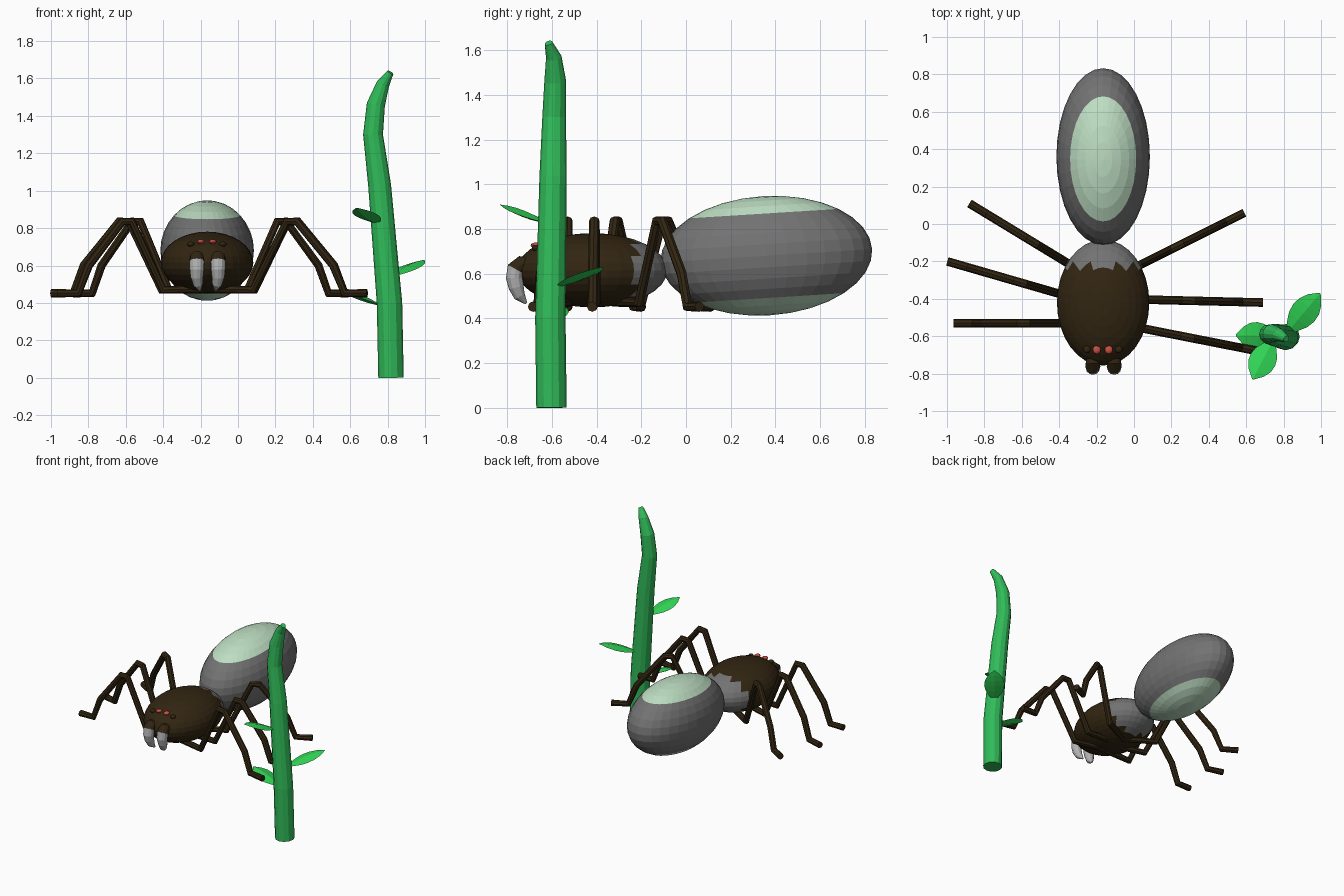
import bpy
import bmesh
from math import sin, cos, pi, radians
from mathutils import Vector, Matrix

if "Cube" in bpy.data.objects:
    bpy.data.objects.remove(bpy.data.objects["Cube"])


def material(name, rgb):
    m = bpy.data.materials.new(name)
    m.use_nodes = True
    m.diffuse_color = (*rgb, 1)
    m.node_tree.nodes["Principled BSDF"].inputs["Base Color"].default_value = (*rgb, 1)
    return m


BROWN = material("dark brown", (0.032, 0.019, 0.006))
GREY = material("grey", (0.17, 0.17, 0.17))
MINT = material("pale mint", (0.52, 0.74, 0.55))
FANG = material("light grey", (0.45, 0.45, 0.45))
RED = material("eye red", (0.62, 0.08, 0.06))
STEM = material("stem green", (0.03, 0.5, 0.1))
LEAF = material("leaf green", (0.03, 0.66, 0.09))


def finish(name, bm, mats, rule=None):
    """Turn a bmesh into an object; rule picks the material slot of a face centre."""
    bmesh.ops.recalc_face_normals(bm, faces=bm.faces)
    if rule:
        for f in bm.faces:
            f.material_index = int(rule(f.calc_center_median()))
    me = bpy.data.meshes.new(name)
    bm.to_mesh(me)
    bm.free()
    for m in mats:
        me.materials.append(m)
    ob = bpy.data.objects.new(name, me)
    bpy.context.collection.objects.link(ob)
    return ob


def ellipsoid(name, centre, radii, mats, rule=None, tilt=0, segs=32, rings=16):
    bm = bmesh.new()
    bmesh.ops.create_uvsphere(bm, u_segments=segs, v_segments=rings, radius=1)
    bmesh.ops.scale(bm, vec=radii, verts=bm.verts)
    ob = finish(name, bm, mats, rule)
    ob.location = centre
    ob.rotation_euler.x = radians(tilt)
    return ob


def tube(name, path, radii, side, mats, sides=8, flat=1.0, rule=None):
    """Loft a ring along a path; side is the fixed cross direction."""
    path = [Vector(p) for p in path]
    side = Vector(side).normalized()
    bm = bmesh.new()
    loops = []
    for i, p in enumerate(path):
        a, b = path[max(i - 1, 0)], path[min(i + 1, len(path) - 1)]
        t = (b - p).normalized() + (p - a).normalized()
        up = t.cross(side).normalized() * flat
        across = up.cross(t).normalized()
        loops.append([bm.verts.new(p + radii[i] * (across * cos(2 * pi * k / sides)
                                                   + up * sin(2 * pi * k / sides)))
                      for k in range(sides)])
    for low, high in zip(loops, loops[1:]):
        for k in range(sides):
            n = (k + 1) % sides
            bm.faces.new((low[k], low[n], high[n], high[k]))
    bm.faces.new(loops[0])
    bm.faces.new(loops[-1])
    return finish(name, bm, mats, rule)


# Abdomen with a pale cap above and below
ellipsoid("abdomen", (-0.165, 0.36, 0.68), (0.25, 0.474, 0.267), [GREY, MINT],
          lambda c: abs(c.z) > 0.188, tilt=3.6)

# Front body, grey towards the back
ellipsoid("front_body", (-0.165, -0.42, 0.615), (0.247, 0.337, 0.166), [BROWN, GREY],
          lambda c: c.y > 0.19)

# Eyes: a red middle pair and a dark outer pair
for s, side_name in ((-1, "right"), (1, "left")):
    ellipsoid("inner_eye_" + side_name, (-0.167 + s * 0.032, -0.672, 0.727),
              (0.021, 0.023, 0.012), [RED], segs=12, rings=8)
    ellipsoid("outer_eye_" + side_name, (-0.167 + s * 0.085, -0.67, 0.714),
              (0.02, 0.02, 0.014), [BROWN], segs=12, rings=8)

    # Curved fangs, brown at the root
    x = -0.163 + s * 0.057
    tube("fang_" + side_name,
         [(x, -0.69, 0.64), (x, -0.735, 0.643), (x, -0.762, 0.62), (x, -0.768, 0.58),
          (x, -0.76, 0.54), (x - s * 0.006, -0.745, 0.5), (x - s * 0.015, -0.715, 0.467)],
         [0.03, 0.037, 0.04, 0.038, 0.034, 0.026, 0.006], (1, 0, 0), [BROWN, FANG],
         sides=12, rule=lambda c: c.z < 0.61 and c.y < -0.7)

# Legs: one bent profile (distance, height) aimed from hip to foot
PROFILE = [(-0.25, 0.475), (0, 0.47), (0.18, 0.835), (0.235, 0.835),
           (0.43, 0.6), (0.49, 0.452), (0.61, 0.452)]
LEGS = {
    "left_front_leg": ((0.08, -0.565), (0.69, -0.685)),
    "left_middle_leg": ((0.09, -0.405), (0.69, -0.42)),
    "left_rear_leg": ((0.05, -0.21), (0.59, 0.06)),
    "right_front_leg": ((-0.40, -0.53), (-0.965, -0.53)),
    "right_middle_leg": ((-0.41, -0.37), (-0.998, -0.2)),
    "right_rear_leg": ((-0.37, -0.2), (-0.88, 0.11)),
}
for name, (hip, foot) in LEGS.items():
    hip, foot = Vector((*hip, 0)), Vector((*foot, 0))
    run = (foot - hip) / PROFILE[-1][0]
    tube(name, [hip + run * d + Vector((0, 0, z)) for d, z in PROFILE],
         [0.023] * len(PROFILE), (-run.y, run.x, 0), [BROWN])

# Bent plant stem
tube("plant_stem",
     [(0.818, -0.602, 0), (0.81, -0.607, 0.4), (0.757, -0.595, 1.03), (0.722, -0.59, 1.3),
      (0.737, -0.585, 1.46), (0.775, -0.592, 1.57), (0.815, -0.615, 1.632)],
     [0.068, 0.068, 0.061, 0.053, 0.049, 0.035, 0.018], (0, 1, 0), [STEM], sides=12)

# Leaves: thin pointed lenses
LEAVES = {
    "left_leaf": ((0.82, -0.58, 0.54), (0.995, -0.37, 0.63)),
    "front_leaf": ((0.745, -0.62, 0.825), (0.635, -0.83, 0.908)),
    "right_leaf": ((0.77, -0.6, 0.385), (0.545, -0.595, 0.47)),
}
OUTLINE = [0.01, 0.04, 0.064, 0.073, 0.068, 0.046, 0.004]
for name, (root, tip) in LEAVES.items():
    root, tip = Vector(root), Vector(tip)
    run = tip - root
    tube(name, [root + run * i / 6 for i in range(7)], OUTLINE,
         (-run.y, run.x, 0), [LEAF], sides=4, flat=0.2)
